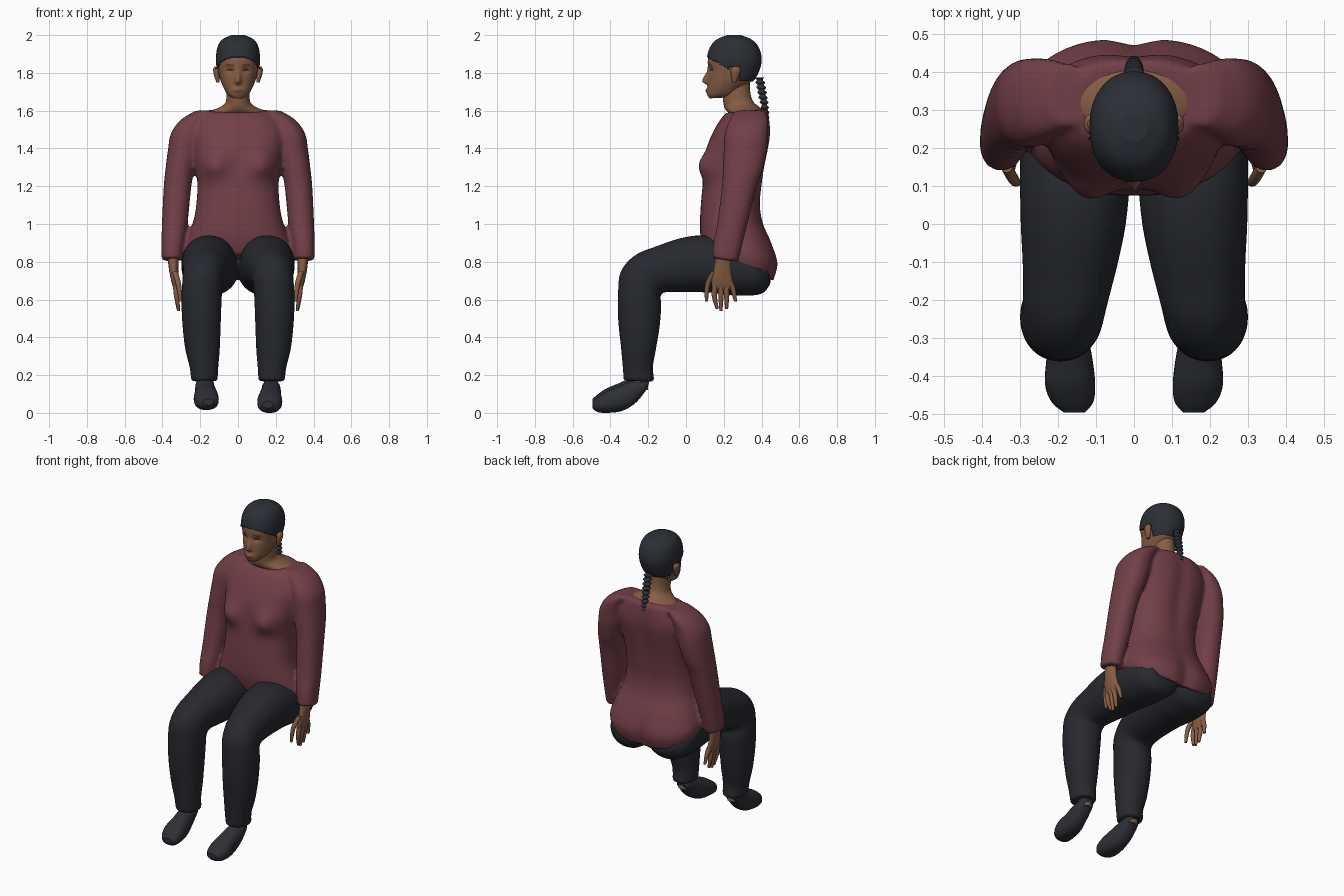
import bpy
import bmesh
import math
from mathutils import Vector

default_cube = bpy.data.objects.get("Cube")
if default_cube:
    bpy.data.objects.remove(default_cube, do_unlink=True)


def material(name, red, green, blue):
    mat = bpy.data.materials.new(name)
    mat.use_nodes = True
    color = (red, green, blue, 1)
    mat.diffuse_color = color
    shader = next(n for n in mat.node_tree.nodes if n.type == "BSDF_PRINCIPLED")
    shader.inputs["Base Color"].default_value = color
    shader.inputs["Roughness"].default_value = .8
    return mat


SHIRT = material("wine red cloth", .17, .05, .065)
TROUSERS = material("charcoal cloth", .02, .022, .028)
SHOES = material("dark grey leather", .027, .029, .037)
HAIR = material("black hair", .024, .028, .036)
SKIN = material("brown skin", .24, .11, .058)
LIPS = material("lip brown", .17, .065, .04)
EYES = material("dark eye line", .05, .025, .018)


def spline(a, b, c, d, t):
    """Catmull-Rom blend of four rings at t between b and c."""
    return [q + t / 2 * (r - p + t * (2 * p - 5 * q + 4 * r - s + t * (3 * (q - r) + s - p)))
            for p, q, r, s in zip(a, b, c, d)]


def loft(bm, rings, segments=32, steps=5, power=2.0, side=1):
    """Skin over rings given as (x, half width, y and z of one edge, y and z of the other)."""
    padded = [rings[0], *rings, rings[-1]]
    path = [spline(*padded[i:i + 4], k / steps)
            for i in range(len(rings) - 1) for k in range(steps)]
    path.append(rings[-1])
    loops = []
    for x, half, y_a, z_a, y_b, z_b in path:
        mid = Vector((x, (y_a + y_b) / 2, (z_a + z_b) / 2))
        reach = Vector((0, (y_a - y_b) / 2, (z_a - z_b) / 2))
        loop = []
        for k in range(segments):
            angle = math.tau * k / segments
            c, s = (math.copysign(abs(v) ** (2 / power), v)
                    for v in (math.cos(angle), math.sin(angle)))
            point = mid + reach * c + Vector((half * s, 0, 0))
            point.x *= side
            loop.append(bm.verts.new(point))
        loops.append(loop)
    for low, high in zip(loops, loops[1:]):
        for k in range(segments):
            n = (k + 1) % segments
            bm.faces.new((low[k], low[n], high[n], high[k]))
    bm.faces.new(loops[0])
    bm.faces.new(loops[-1])


def finish(name, bm, *mats, fuse=0):
    """Make the object; fuse melts overlapping lofts into one skin."""
    bmesh.ops.recalc_face_normals(bm, faces=bm.faces)
    for face in bm.faces:
        face.smooth = len(face.verts) == 4
    mesh = bpy.data.meshes.new(name)
    bm.to_mesh(mesh)
    bm.free()
    for mat in mats:
        mesh.materials.append(mat)
    obj = bpy.data.objects.new(name, mesh)
    bpy.context.collection.objects.link(obj)
    if fuse:
        remesh = obj.modifiers.new("fuse", "REMESH")
        remesh.mode = "VOXEL"
        remesh.voxel_size = fuse
        remesh.use_smooth_shade = True
        smooth = obj.modifiers.new("soften", "SMOOTH")
        smooth.factor = .5
        smooth.iterations = 4
    return obj


def bump(distance, width):
    return math.exp(-(distance / width) ** 2)


# Shirt: torso with bust and back shaping, fused with both sleeves
torso = [(0, .28, .10, .84, .468, .70), (0, .295, .085, .89, .49, .79),
         (0, .27, .075, .95, .455, .90), (0, .235, .075, 1.04, .41, 1.0),
         (0, .22, .08, 1.12, .395, 1.1), (0, .215, .09, 1.22, .405, 1.2),
         (0, .225, .10, 1.3, .42, 1.3), (0, .24, .11, 1.4, .44, 1.4),
         (0, .25, .14, 1.48, .45, 1.48), (0, .22, .18, 1.55, .445, 1.55),
         (0, .18, .21, 1.585, .435, 1.6), (0, .15, .22, 1.59, .415, 1.61)]
sleeve = [(.35, .055, .14, .82, .275, .80), (.345, .06, .145, .9, .30, .9),
          (.335, .068, .165, 1.0, .325, 1.0), (.32, .073, .19, 1.2, .375, 1.2),
          (.305, .078, .195, 1.3, .41, 1.3), (.285, .085, .2, 1.4, .43, 1.4),
          (.27, .085, .205, 1.48, .435, 1.48), (.235, .07, .23, 1.55, .435, 1.55),
          (.17, .055, .26, 1.6, .42, 1.6)]
bm = bmesh.new()
loft(bm, torso, 64, 6, 2.4)
for v in bm.verts:
    x, y, z = v.co
    if y < .25:
        v.co.y -= .052 * bump(abs(x) - .13, .075) * bump(z - 1.31, .07)
    else:
        v.co.y -= .022 * bump(x, .05) * (bump(z - .76, .12) + bump(z - 1.35, .25) * .7)
for side in (-1, 1):
    loft(bm, sleeve, side=side, power=2.2)
finish("shirt", bm, SHIRT, fuse=.011)

# Trousers: seated legs fused at the hips
leg = [(.12, .10, .42, .80, .45, .69), (.14, .142, .32, .88, .40, .63),
       (.15, .148, .2, .92, .27, .62), (.155, .145, .08, .94, .14, .635),
       (.16, .138, -.03, .925, .02, .64), (.168, .125, -.15, .885, -.06, .64),
       (.18, .112, -.27, .835, -.125, .635), (.188, .108, -.345, .75, -.135, .61),
       (.193, .107, -.36, .64, -.13, .57), (.193, .102, -.36, .5, -.14, .45),
       (.188, .092, -.345, .35, -.16, .33), (.18, .076, -.335, .24, -.175, .24),
       (.178, .07, -.33, .17, -.165, .165)]
bm = bmesh.new()
for side in (-1, 1):
    loft(bm, leg, side=side, power=2.1)
finish("trousers", bm, TROUSERS, fuse=.011)

# Shoes and ankles, the right foot resting a little higher
shoe = [(.175, .025, -.195, .165, -.20, .145), (.175, .045, -.235, .17, -.215, .115),
        (.175, .052, -.30, .165, -.27, .05), (.17, .06, -.36, .14, -.34, .01),
        (.168, .066, -.42, .115, -.42, 0), (.162, .055, -.465, .085, -.47, .005),
        (.157, .028, -.495, .06, -.495, .025)]
ankle = [(.175, .035, -.275, .12, -.20, .12), (.175, .038, -.28, .23, -.20, .23)]
for label, side, lift in (("left", 1, 0), ("right", -1, .015)):
    for part, rings, mat in (("shoe", shoe, SHOES), ("ankle", ankle, SKIN)):
        bm = bmesh.new()
        loft(bm, rings, side=side, power=2.3)
        bmesh.ops.translate(bm, verts=bm.verts, vec=(0, 0, lift))
        finish(f"{label}_{part}", bm, mat)

# Hands: palm plus five tapered digits, each given as root, knuckle and tip
palm = [(.345, .03, .16, .84, .24, .84), (.34, .024, .145, .75, .24, .75),
        (.33, .019, .135, .68, .25, .68), (.325, .01, .15, .65, .24, .65)]
digits = [((.335, .15, .75), (.315, .115, .68), (.305, .108, .59)),
          ((.33, .155, .68), (.325, .15, .62), (.315, .165, .55)),
          ((.33, .185, .68), (.325, .185, .62), (.315, .185, .54)),
          ((.33, .212, .68), (.325, .215, .62), (.315, .215, .55)),
          ((.33, .236, .69), (.325, .25, .65), (.318, .262, .59))]
for label, side in (("left", 1), ("right", -1)):
    bm = bmesh.new()
    loft(bm, palm, side=side)
    for digit in digits:
        rings = [(x, r, y - r, z, y + r, z) for (x, y, z), r in zip(digit, (.015, .014, .008))]
        loft(bm, rings, 12, side=side)
    finish(f"{label}_hand", bm, SKIN)

# Neck flaring into the collar opening
neck = [(0, .15, .225, .55 + 1, .415, 1.56), (0, .152, .225, 1.585, .412, 1.6),
        (0, .105, .21, 1.605, .385, 1.622), (0, .068, .2, 1.63, .355, 1.65),
        (0, .06, .195, 1.68, .34, 1.7), (0, .058, .2, 1.76, .34, 1.77)]
bm = bmesh.new()
loft(bm, neck)
finish("neck", bm, SKIN)

# Head: sculpted face, with eyes, brows and lips chosen by position
skull = [(0, .03, .125, 1.665, .19, 1.668), (0, .055, .113, 1.685, .26, 1.685),
         (0, .076, .114, 1.72, .30, 1.72), (0, .092, .116, 1.76, .35, 1.76),
         (0, .103, .118, 1.81, .38, 1.81), (0, .11, .116, 1.87, .394, 1.87),
         (0, .103, .132, 1.93, .38, 1.93), (0, .08, .165, 1.97, .345, 1.97),
         (0, .035, .22, 1.993, .29, 1.993)]


def head_mesh():
    mesh = bmesh.new()
    loft(mesh, skull, 128, 10, 2.15)
    bmesh.ops.recalc_face_normals(mesh, faces=mesh.faces)
    mesh.normal_update()
    return mesh


bm = head_mesh()
for v in bm.verts:
    x, y, z = v.co
    if y < .22:
        v.co.y -= .03 * bump(x, .016) * bump(z - 1.755, .045 if z > 1.755 else .014)
        v.co.y -= .009 * bump(x, .028) * bump(z - 1.706, .013)
        v.co.y += .012 * bump(abs(x) - .042, .022) * bump(z - 1.815, .017)
for face in bm.faces:
    x, y, z = face.calc_center_median()
    if y < .2:
        across = (abs(x) - .042) / .02
        if math.hypot(across, (z - 1.815) / .005) < 1:
            face.material_index = 1
        elif math.hypot(across, (z - 1.842) / .004) < 1:
            face.material_index = 1
        elif math.hypot(x / .027, (z - 1.705) / .009) < 1:
            face.material_index = 2
finish("head", bm, SKIN, EYES, LIPS)


def hairline(y):
    if y < .225:
        return 1.885 - max(0, y - .11) * .55
    return 1.83 if y < .285 else 1.755


# Close-cropped hair cap cut from the skull shape along the hairline
bm = head_mesh()
for v in bm.verts:
    v.co += v.normal * .007
below = [f for f in bm.faces
         if f.calc_center_median().z < hairline(f.calc_center_median().y)]
bmesh.ops.delete(bm, geom=below, context="FACES")
cap = finish("hair_cap", bm, HAIR)
shell = cap.modifiers.new("thickness", "SOLIDIFY")
shell.thickness = .009
shell.offset = -1

# Ears
ear = [(.106, .008, .245, 1.75, .265, 1.75), (.113, .015, .238, 1.79, .283, 1.79),
       (.116, .015, .238, 1.82, .288, 1.82), (.116, .006, .255, 1.835, .275, 1.835)]
for label, side in (("left", 1), ("right", -1)):
    bm = bmesh.new()
    loft(bm, ear, 20, side=side)
    finish(f"{label}_ear", bm, SKIN)

# Ponytail with braid-like swelling
braid = []
for k in range(17):
    t = k / 16
    r = (.019 + .005 * math.cos(k * math.pi)) * (1.1 - .5 * t ** 3)
    y, z = .388 + .04 * t, 1.775 - .21 * t
    braid.append((0, r, y - r, z, y + r, z))
bm = bmesh.new()
loft(bm, braid, 16, 3)
finish("ponytail", bm, HAIR)
